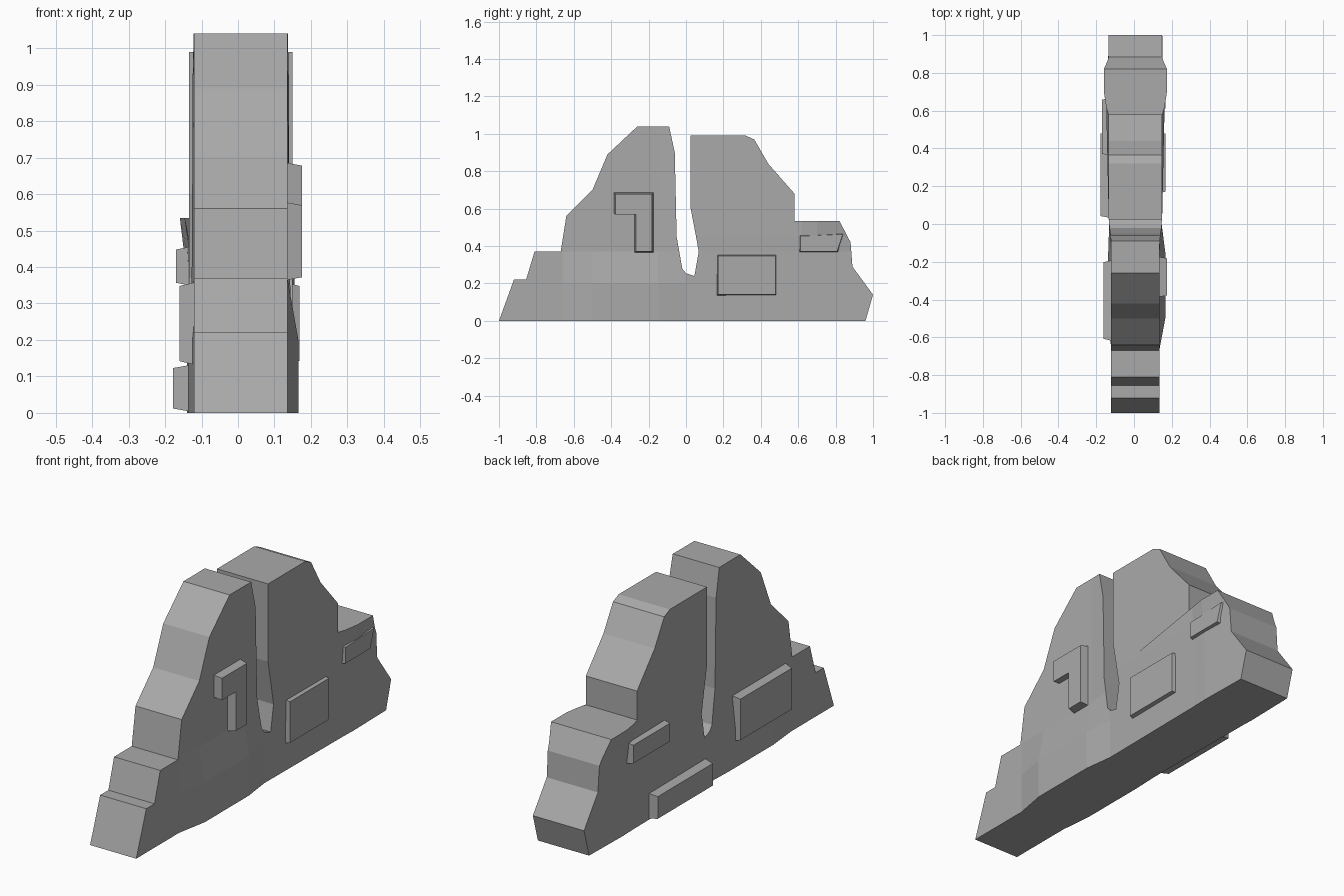
import bpy, bmesh
from mathutils import Vector

cube = bpy.data.objects.get("Cube")
if cube:
    bpy.data.objects.remove(cube, do_unlink=True)

GREY = (0.4, 0.4, 0.4, 1)
stone = bpy.data.materials.new("stone grey")
stone.use_nodes = True
stone.diffuse_color = GREY
stone.node_tree.nodes["Principled BSDF"].inputs["Base Color"].default_value = GREY


def extrude_profile(points, x0, x1, shrink=0.0):
    """Prism of a (y, z) outline from x0 to x1, optionally tapering at x1."""
    bm = bmesh.new()
    cy = sum(p[0] for p in points) / len(points)
    cz = sum(p[1] for p in points) / len(points)

    def pull(v, c):
        return v - shrink if v > c else v + shrink
    near = [bm.verts.new((x0, y, z)) for y, z in points]
    far = [bm.verts.new((x1, pull(y, cy), pull(z, cz))) for y, z in points]
    bm.faces.new(near)
    bm.faces.new(far[::-1])
    n = len(points)
    for i in range(n):
        j = (i + 1) % n
        bm.faces.new((near[j], near[i], far[i], far[j]))
    bmesh.ops.recalc_face_normals(bm, faces=bm.faces)
    return bm


def finish(bm, name):
    mesh = bpy.data.meshes.new(name)
    bm.to_mesh(mesh)
    bm.free()
    mesh.materials.append(stone)
    obj = bpy.data.objects.new(name, mesh)
    bpy.context.collection.objects.link(obj)
    return obj


def ramp(v, keys):
    """Piecewise linear value through (position, value) keys."""
    if v <= keys[0][0]:
        return keys[0][1]
    for (a, fa), (b, fb) in zip(keys, keys[1:]):
        if v <= b:
            return fa + (fb - fa) * (v - a) / (b - a)
    return keys[-1][1]


# Rock slab: stepped front, split peak, ledge at the back
outline = [
    (-1, 0), (-.92, .22), (-.855, .22), (-.81, .37), (-.67, .37), (-.64, .56),
    (-.5, .7), (-.42, .89), (-.26, 1.04), (-.09, 1.04), (-.06, .9), (-.05, .45),
    (-.02, .28), (0, .255), (.045, .24), (.068, .37), (.05, .47), (.025, .6),
    (.025, .99), (.32, .99), (.365, .97), (.44, .84), (.58, .68), (.58, .535),
    (.82, .535), (.88, .42), (.89, .29), (1, .14), (.96, 0)]
bm = extrude_profile(outline, -1, 1)
cuts = [((0, y, 0), (0, 1, 0)) for y in (-.66, -.5, -.15, 0, .62, .7)]
cuts += [((0, 0, z), (0, 0, 1)) for z in (.2, .37, .45)]
for co, no in cuts:
    geom = bm.verts[:] + bm.edges[:] + bm.faces[:]
    bmesh.ops.bisect_plane(bm, geom=geom, dist=1e-4, plane_co=co, plane_no=no)

# Thickness swells low at the front and around the back ledge
for v in bm.verts:
    y, z = v.co.y, v.co.z
    side = 1 if v.co.x > 0 else -1
    half = ramp(y, [(-.1, .128), (.03, .142)])
    low = ramp(y, [(-.66, 0), (-.5, 1), (-.15, 1), (0, 0)])
    low *= ramp(z, [(.2, 1), (.37, 0)])
    ledge = ramp(y, [(.58, 0), (.66, 1), (.82, 1), (.89, 0)])
    ledge *= ramp(z, [(.37, .2), (.535, 1), (.69, 0)])
    half += (.03 if side > 0 else .016) * low + .025 * ledge
    v.co.x = .0075 + side * half
finish(bm, "rock_slab")


def box(y0, y1, z0, z1):
    return [(y0, z0), (y1, z0), (y1, z1), (y0, z1)]


# Raised stone panels on both flanks
hook = [(-.39, .69), (-.17, .69), (-.17, .36), (-.28, .36), (-.28, .58), (-.39, .58)]
slanted = [(.6, .36), (.82, .36), (.85, .475), (.6, .465)]
panels = [
    ("right_hook_panel", hook, .11, .176),
    ("right_large_panel", box(.16, .49, .13, .36), .12, .168),
    ("right_small_panel", slanted, .12, .168),
    ("left_low_panel", box(.03, .49, 0, .135), -.11, -.178),
    ("left_large_panel", box(-.62, -.19, .13, .36), -.11, -.161),
    ("left_small_panel", box(.36, .67, .345, .46), -.11, -.17),
]
for name, shape, x0, x1 in panels:
    finish(extrude_profile(shape, x0, x1, shrink=.012), name)
